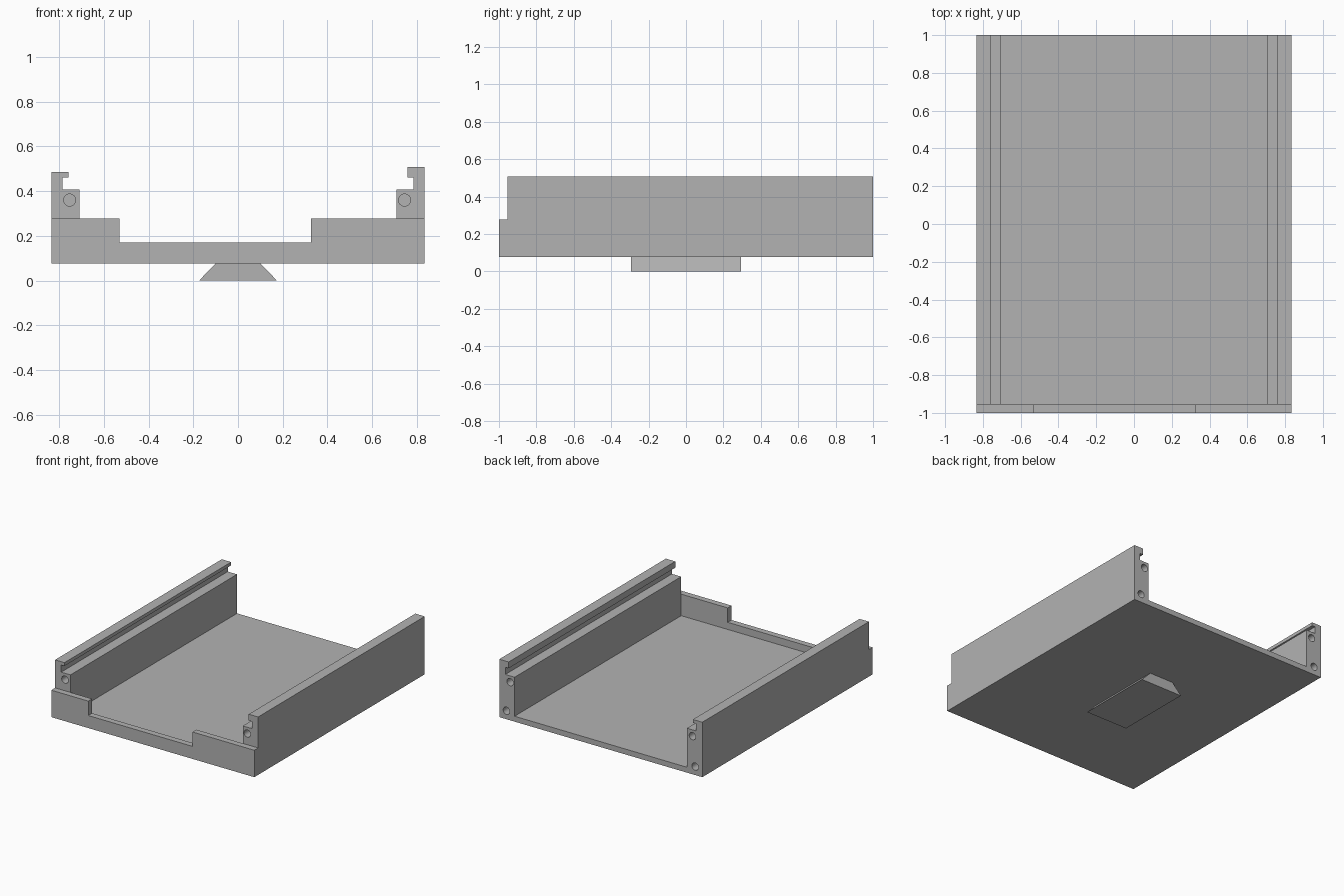
import bpy, bmesh, math
from mathutils import Matrix, Vector

if "Cube" in bpy.data.objects:
    bpy.data.objects.remove(bpy.data.objects["Cube"], do_unlink=True)

grey = bpy.data.materials.new("plain grey")
grey.use_nodes = True
grey.diffuse_color = (0.45, 0.45, 0.45, 1)
grey.node_tree.nodes["Principled BSDF"].inputs["Base Color"].default_value = (0.45, 0.45, 0.45, 1)

# Main dimensions
HALF_W, INNER, GROOVE, LIP = 0.834, 0.708, 0.784, 0.757
BASE, FLOOR, SHELF, LIP_LOW = 0.077, 0.117, 0.407, 0.46
FRONT, PLATE_BACK, BACK = -1.0, -0.955, 1.0
HOLE_R, HOLE_DEPTH = 0.027, 0.2


def finish(name, bm):
    bmesh.ops.recalc_face_normals(bm, faces=bm.faces)
    mesh = bpy.data.meshes.new(name)
    bm.to_mesh(mesh)
    bm.free()
    mesh.materials.append(grey)
    obj = bpy.data.objects.new(name, mesh)
    bpy.context.collection.objects.link(obj)
    return obj


def prism(name, profile, y0, y1):
    """Extrude an (x, z) outline from y0 to y1."""
    bm = bmesh.new()
    face = bm.faces.new([bm.verts.new((x, y0, z)) for x, z in profile])
    new = bmesh.ops.extrude_face_region(bm, geom=[face])["geom"]
    bmesh.ops.translate(bm, vec=Vector((0, y1 - y0, 0)),
                        verts=[v for v in new if isinstance(v, bmesh.types.BMVert)])
    return finish(name, bm)


def drill(obj, holes):
    """Cut blind round holes centred on the (x, y, z) points."""
    bm = bmesh.new()
    for point in holes:
        bmesh.ops.create_cone(
            bm, cap_ends=True, segments=32, radius1=HOLE_R, radius2=HOLE_R,
            depth=2 * HOLE_DEPTH,
            matrix=Matrix.Translation(point) @ Matrix.Rotation(math.pi / 2, 4, "X"))
    cutter = finish("hole_cutter", bm)
    cutter.hide_render = True
    mod = obj.modifiers.new("holes", "BOOLEAN")
    mod.operation, mod.solver, mod.object = "DIFFERENCE", "EXACT", cutter
    bpy.context.view_layer.update()
    evaluated = obj.evaluated_get(bpy.context.evaluated_depsgraph_get())
    mesh = bpy.data.meshes.new_from_object(evaluated)
    obj.modifiers.clear()
    obj.data = mesh
    bpy.data.objects.remove(cutter, do_unlink=True)
    bpy.ops.object.select_all(action="DESELECT")
    obj.select_set(True)
    bpy.context.view_layer.objects.active = obj
    bpy.ops.object.shade_smooth_by_angle(angle=math.radians(30))


# Side walls with a grooved lip; the left one is slightly taller
for name, side, top, hole_x in (("left_wall", 1, 0.507, 0.745),
                                ("right_wall", -1, 0.485, 0.753)):
    outline = [(HALF_W, BASE), (HALF_W, top), (LIP, top), (LIP, LIP_LOW),
               (GROOVE, LIP_LOW), (GROOVE, SHELF), (INNER, SHELF), (INNER, BASE)]
    wall = prism(name, [(side * x, z) for x, z in outline], PLATE_BACK, BACK)
    drill(wall, [(side * hole_x, PLATE_BACK, 0.36),
                 (side * hole_x, BACK, 0.36),
                 (side * 0.775, BACK, 0.14)])

# Floor between the walls
prism("floor", [(-INNER, BASE), (INNER, BASE), (INNER, FLOOR), (-INNER, FLOOR)],
      PLATE_BACK, BACK)

# Front plate with an off-centre notch
prism("front_plate",
      [(-HALF_W, BASE), (HALF_W, BASE), (HALF_W, 0.277), (0.326, 0.277),
       (0.326, 0.17), (-0.53, 0.17), (-0.53, 0.277), (-HALF_W, 0.277)],
      FRONT, PLATE_BACK)

# Dovetail foot under the floor
prism("dovetail_foot", [(-0.174, 0), (0.174, 0), (0.1, BASE), (-0.1, BASE)],
      -0.293, 0.293)
